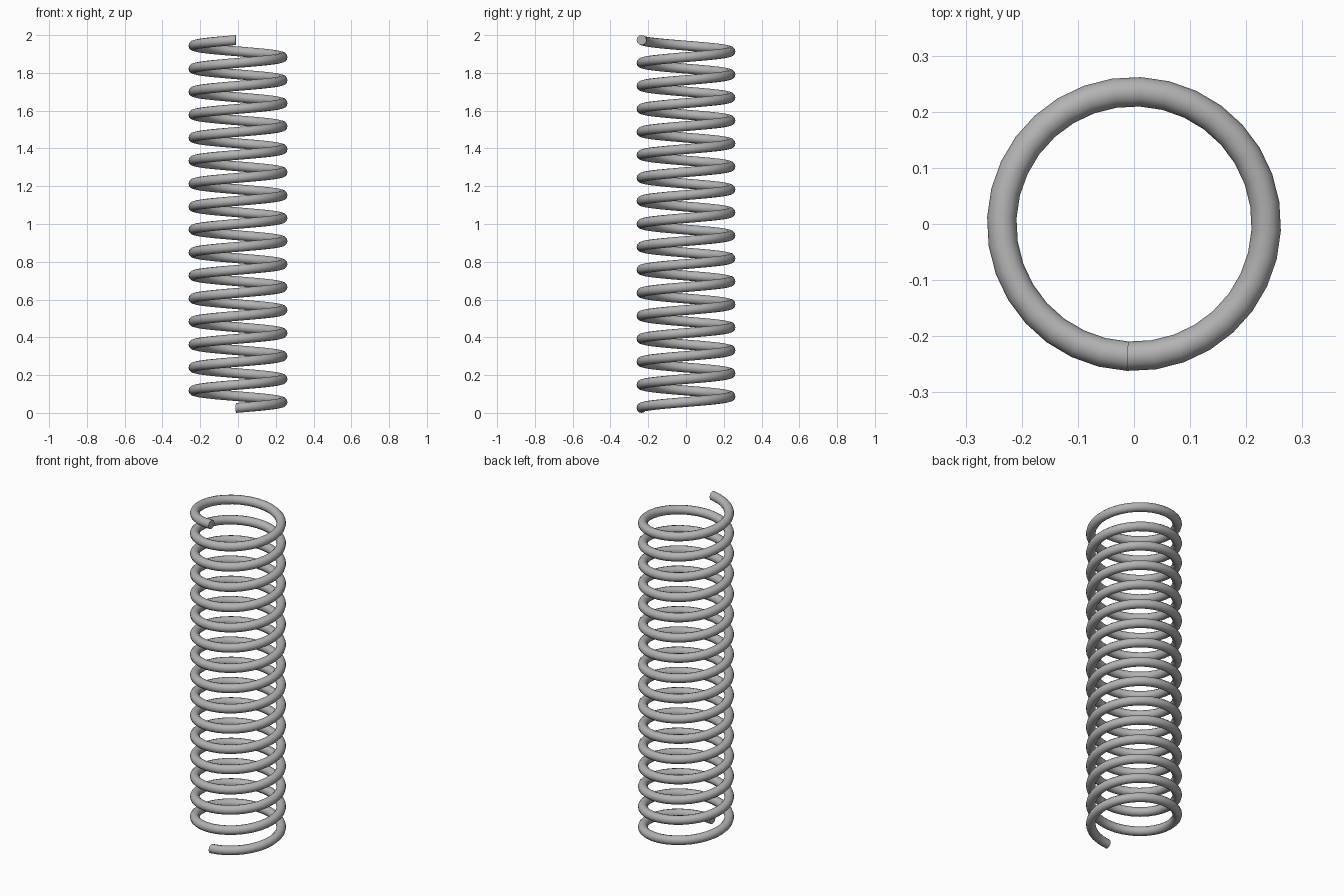
import bpy, bmesh, math
from mathutils import Matrix, Vector

cube = bpy.data.objects.get("Cube")
if cube:
    bpy.data.objects.remove(cube, do_unlink=True)

COIL_RADIUS = 0.2358
WIRE_RADIUS = 0.0262
TURNS = 16
STEPS = 32          # segments per turn
SIDES = 12          # sides of the wire
START = math.radians(-92.7)

# Grey steel
steel = bpy.data.materials.new("grey steel")
colour = (0.45, 0.45, 0.45, 1)
steel.diffuse_color = colour
steel.use_nodes = True
steel.node_tree.nodes["Principled BSDF"].inputs["Base Color"].default_value = colour

# Round wire section standing in the radial plane
bm = bmesh.new()
place = (Matrix.Rotation(START, 4, 'Z')
         @ Matrix.Translation((COIL_RADIUS, 0, WIRE_RADIUS))
         @ Matrix.Rotation(math.pi / 2, 4, 'X'))
section = bmesh.ops.create_circle(bm, cap_ends=False, segments=SIDES,
                                  radius=WIRE_RADIUS, matrix=place)["verts"]
start_ring = list(bm.edges)

# Sweep the section upward around the axis
total = TURNS * STEPS
rise = (2 - 2 * WIRE_RADIUS) / total
swept = bmesh.ops.spin(bm, geom=section + start_ring, cent=(0, 0, 0), axis=(0, 0, 1),
                       dvec=Vector((0, 0, rise)), angle=TURNS * math.tau, steps=total)

# Flat cut ends
bmesh.ops.holes_fill(bm, edges=[e for e in bm.edges if e.is_boundary], sides=SIDES)
bmesh.ops.recalc_face_normals(bm, faces=bm.faces)

mesh = bpy.data.meshes.new("coil_spring")
bm.to_mesh(mesh)
bm.free()
mesh.materials.append(steel)
spring = bpy.data.objects.new("coil_spring", mesh)
bpy.context.collection.objects.link(spring)

# Smooth wire with crisp ends
bpy.ops.object.select_all(action='DESELECT')
spring.select_set(True)
bpy.context.view_layer.objects.active = spring
bpy.ops.object.shade_smooth_by_angle(angle=math.radians(50))
